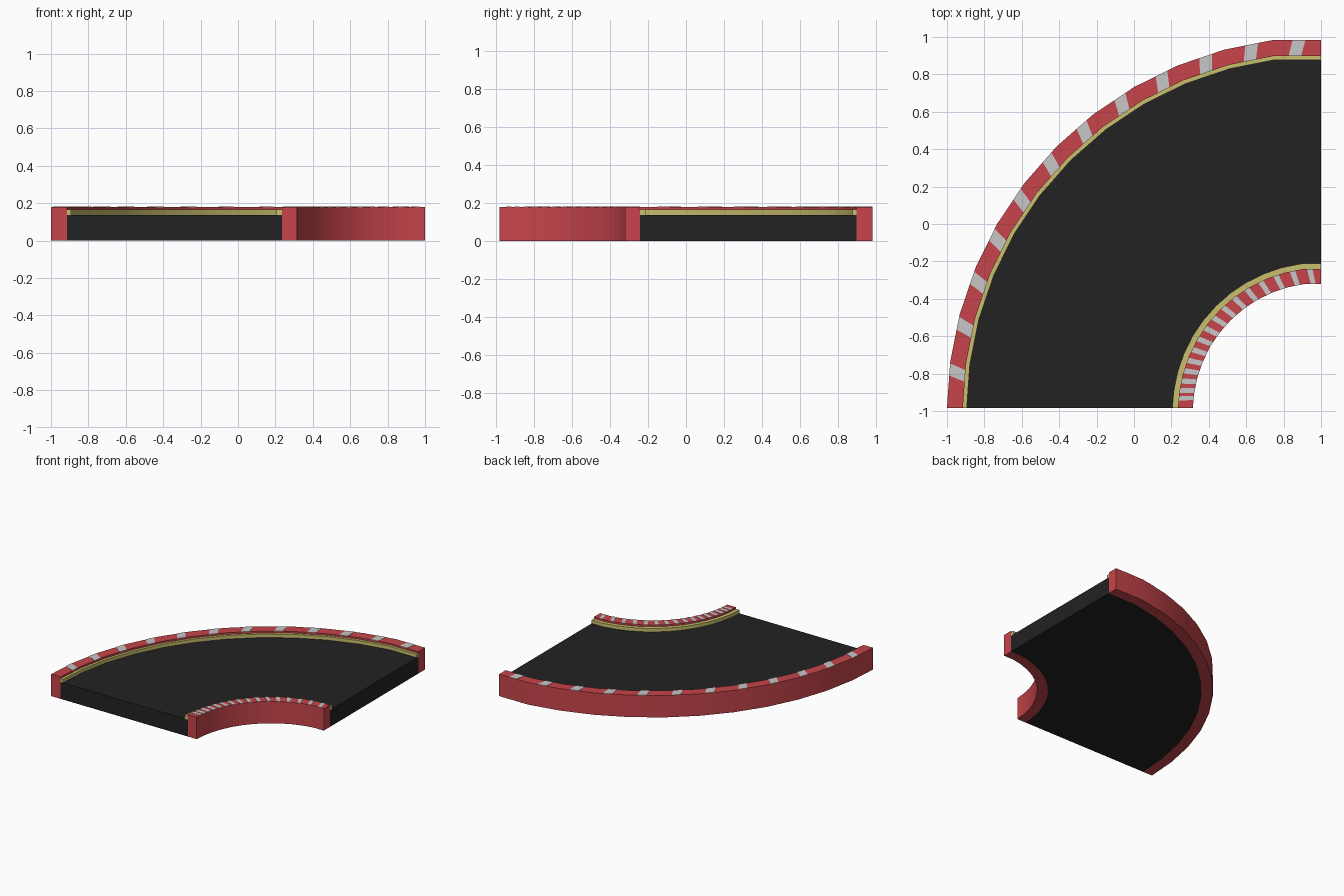
import bpy, bmesh, math

if "Cube" in bpy.data.objects:
    bpy.data.objects.remove(bpy.data.objects["Cube"])

SEG = 12
STEP = 90 / SEG
FLAT = math.cos(math.radians(STEP))


def material(name, rgb):
    m = bpy.data.materials.new(name)
    m.diffuse_color = (*rgb, 1)
    m.use_nodes = True
    m.node_tree.nodes["Principled BSDF"].inputs["Base Color"].default_value = m.diffuse_color
    return m


RED = material("barrier red", (0.57, 0.060, 0.070))
WHITE = material("stripe grey white", (0.58, 0.57, 0.58))
YELLOW = material("line yellow", (0.59, 0.52, 0.15))
ASPHALT = material("asphalt black", (0.016, 0.016, 0.016))


def station(r, i):
    """Corner i of the faceted bend; the straight end parts are trimmed."""
    if i == 0:
        return (1.0, -1 + r * FLAT)
    if i == SEG:
        return (1 - r, -0.983)
    a = math.radians(i * STEP)
    return (1 - r * math.sin(a), -1 + r * math.cos(a))


def on_bend(r, angle):
    """Point on the faceted bend at an angle in degrees."""
    t = min(max(angle / STEP, 0), SEG - 1e-4)
    i = int(t)
    p, q = station(r, i), station(r, i + 1)
    return tuple(u + (v - u) * (t - i) for u, v in zip(p, q))


def prism_strip(bm, inner, outer, z0, z1):
    """Closed solid between two matching rows of points."""
    rings = []
    for p, q in zip(inner, outer):
        rings.append([bm.verts.new((*p, z0)), bm.verts.new((*q, z0)),
                      bm.verts.new((*q, z1)), bm.verts.new((*p, z1))])
    for a, b in zip(rings, rings[1:]):
        for k in range(4):
            bm.faces.new((a[k], a[(k + 1) % 4], b[(k + 1) % 4], b[k]))
    bm.faces.new(rings[0])
    bm.faces.new(rings[-1][::-1])


def finish(bm, name, mat, smooth=True):
    bmesh.ops.recalc_face_normals(bm, faces=bm.faces)
    me = bpy.data.meshes.new(name)
    bm.to_mesh(me)
    bm.free()
    me.materials.append(mat)
    ob = bpy.data.objects.new(name, me)
    bpy.context.collection.objects.link(ob)
    if smooth:
        bpy.context.view_layer.objects.active = ob
        ob.select_set(True)
        bpy.ops.object.shade_smooth_by_angle(angle=math.radians(30))
        ob.select_set(False)


def bend(name, r0, r1, z0, z1, mat):
    bm = bmesh.new()
    prism_strip(bm, [station(r0, i) for i in range(SEG + 1)],
                [station(r1, i) for i in range(SEG + 1)], z0, z1)
    finish(bm, name, mat)


def stripes(name, r0, r1, centres, width, lean):
    bm = bmesh.new()
    for c in centres:
        prism_strip(bm,
                    [on_bend(r0, c - lean - width / 2), on_bend(r0, c - lean + width / 2)],
                    [on_bend(r1, c + lean - width / 2), on_bend(r1, c + lean + width / 2)],
                    0.178, 0.181)
    finish(bm, name, WHITE, smooth=False)


# Road slab and the two barriers
bend("road", 0.765, 1.915, 0, 0.137, ASPHALT)
bend("outer_barrier", 1.915, 2.0, 0, 0.179, RED)
bend("inner_barrier", 0.685, 0.765, 0, 0.179, RED)

# Yellow rails along the foot of each barrier
bend("outer_rail", 1.894, 1.915, 0.137, 0.165, YELLOW)
bend("inner_rail", 0.765, 0.795, 0.137, 0.165, YELLOW)

# Painted stripes on the barrier tops
stripes("outer_stripes", 1.915, 2.0, [3.8 + 7.3 * k for k in range(12)], 2.0, -0.4)
stripes("inner_stripes", 0.685, 0.765,
        [4 + 7.2 * k - 0.12 * k * k for k in range(16)], 2.2, 0.5)
